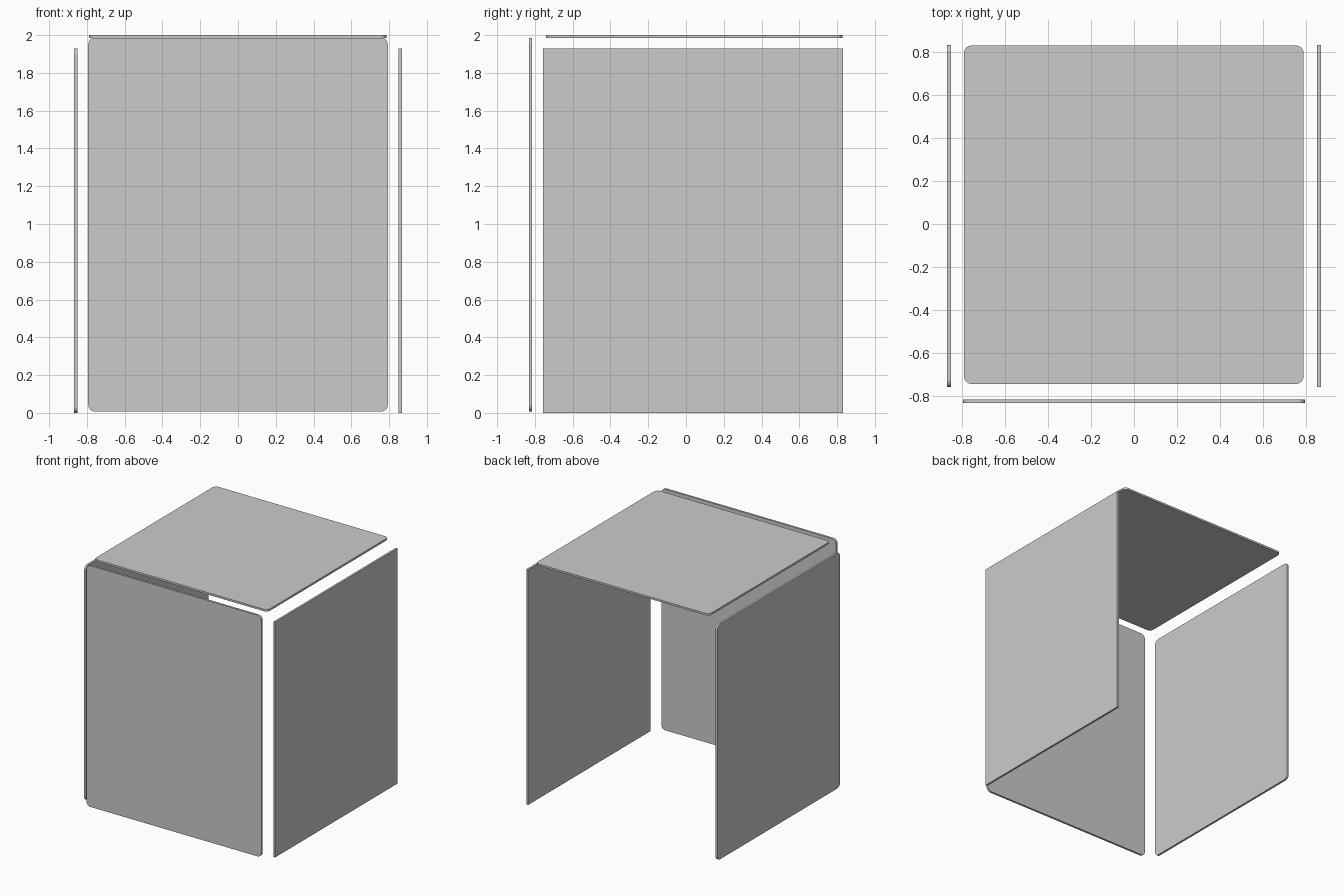
import bpy
import bmesh
from math import pi, sin, cos
from mathutils import Vector

if "Cube" in bpy.data.objects:
    bpy.data.objects.remove(bpy.data.objects["Cube"])


def panel(name, lo, hi, axis, radius, steps=8):
    """Flat board between two corners, thin along `axis`, with rounded outline corners."""
    lo, hi = Vector(lo), Vector(hi)
    u, v = [(1, 2), (2, 0), (0, 1)][axis]
    outline = []
    centres = [(hi[u] - radius, hi[v] - radius), (lo[u] + radius, hi[v] - radius),
               (lo[u] + radius, lo[v] + radius), (hi[u] - radius, lo[v] + radius)]
    for q, (cu, cv) in enumerate(centres):
        n = steps if radius > 0 else 0
        for i in range(n + 1):
            a = (q + (i / n if n else 0)) * pi / 2
            outline.append((cu + radius * cos(a), cv + radius * sin(a)))

    bm = bmesh.new()
    verts = []
    for pu, pv in outline:
        p = Vector()
        p[axis], p[u], p[v] = lo[axis], pu, pv
        verts.append(bm.verts.new(p))
    base = bm.faces.new(verts)
    ext = bmesh.ops.extrude_face_region(bm, geom=[base], use_keep_orig=True)
    shift = Vector()
    shift[axis] = hi[axis] - lo[axis]
    bmesh.ops.translate(bm, vec=shift,
                        verts=[g for g in ext["geom"] if isinstance(g, bmesh.types.BMVert)])
    bmesh.ops.recalc_face_normals(bm, faces=bm.faces)
    mesh = bpy.data.meshes.new(name)
    bm.to_mesh(mesh)
    bm.free()
    obj = bpy.data.objects.new(name, mesh)
    bpy.context.collection.objects.link(obj)
    return obj


# Front and top boards, rounded corners
panel("front_panel", (-0.793, -0.831, 0.008), (0.793, -0.814, 1.986), 1, 0.035)
panel("top_panel", (-0.789, -0.742, 1.984), (0.787, 0.828, 2.0), 2, 0.035)

# Side boards: left one rounded, right one square-cornered
panel("left_panel", (-0.867, -0.757, 0.0), (-0.85, 0.831, 1.929), 0, 0.035)
panel("right_panel", (0.85, -0.757, 0.0), (0.867, 0.831, 1.929), 0, 0.0)
